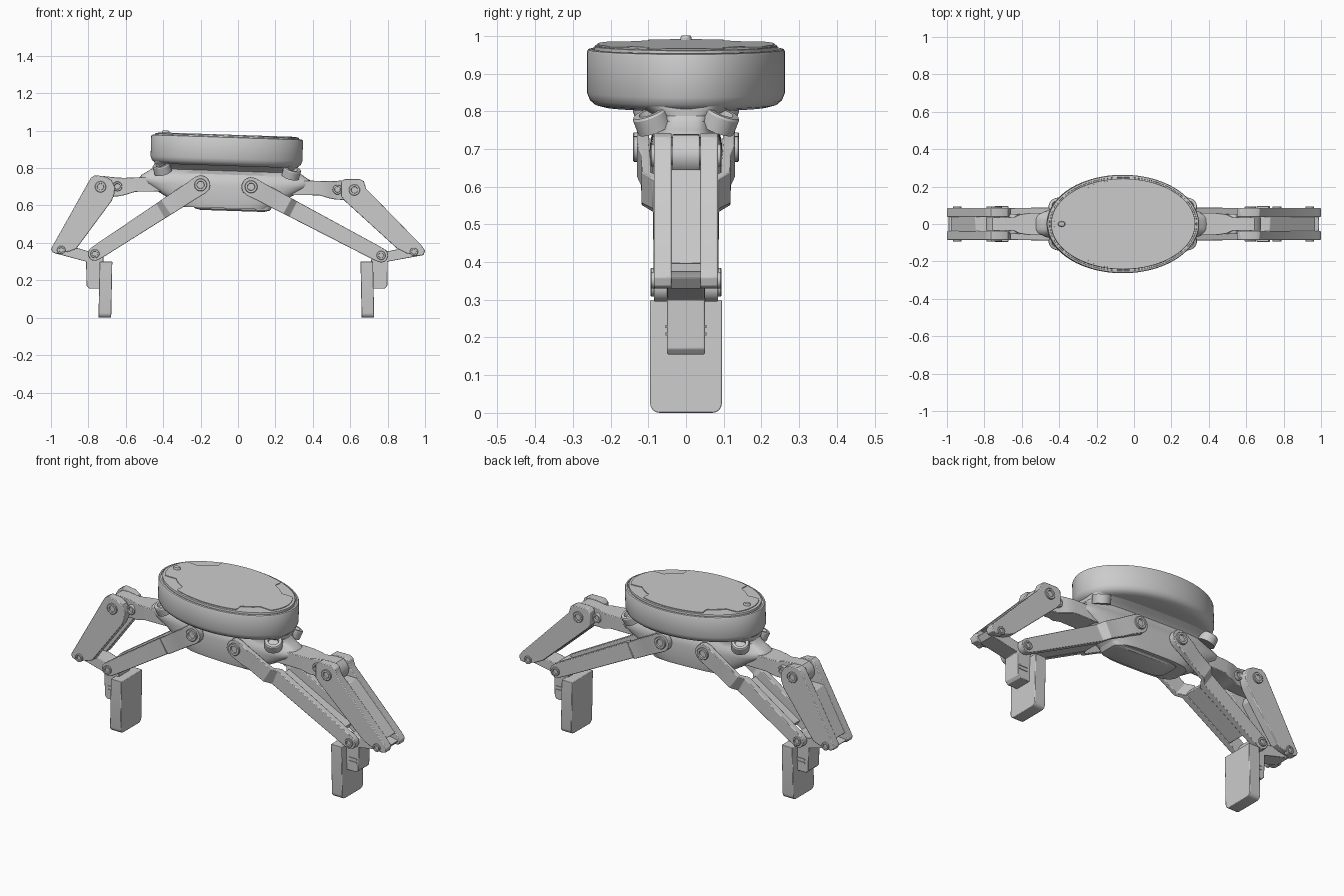
import bpy, bmesh, math
from mathutils import Vector, Matrix

if "Cube" in bpy.data.objects:
    bpy.data.objects.remove(bpy.data.objects["Cube"])

TILT = (Matrix.Translation((-.06, 0, .9)) @ Matrix.Rotation(math.radians(1.9), 4, 'Y')
        @ Matrix.Translation((.06, 0, -.9)))


def loft(name, rings, bevel=0, matrix=None, angle=32):
    """Skin closed rings of equal length and cap both ends."""
    bm = bmesh.new()
    vs = [[bm.verts.new(p) for p in r] for r in rings]
    n = len(vs[0])
    for a, b in zip(vs, vs[1:]):
        for i in range(n):
            j = (i + 1) % n
            bm.faces.new((a[i], a[j], b[j], b[i]))
    bm.faces.new(vs[0][::-1])
    bm.faces.new(vs[-1])
    bmesh.ops.recalc_face_normals(bm, faces=bm.faces)
    if matrix:
        bm.transform(matrix)
    me = bpy.data.meshes.new(name)
    bm.to_mesh(me)
    bm.free()
    ob = bpy.data.objects.new(name, me)
    bpy.context.collection.objects.link(ob)
    if bevel:
        m = ob.modifiers.new("bevel", 'BEVEL')
        m.width, m.segments, m.angle_limit = bevel, 2, math.radians(40)
    bpy.ops.object.select_all(action='DESELECT')
    ob.select_set(True)
    bpy.context.view_layer.objects.active = ob
    bpy.ops.object.shade_smooth_by_angle(angle=math.radians(angle))
    return ob


def prism(name, pts, y0, y1, bevel=.004):
    return loft(name, [[(x, y, z) for x, z in pts] for y in (y0, y1)], bevel)


def oval(cx, rx, ry, z, n=96, e=2.0):
    out = []
    for i in range(n):
        a = 2 * math.pi * i / n
        c, s = math.cos(a), math.sin(a)
        out.append((cx + rx * math.copysign(abs(c) ** (2 / e), c),
                    ry * math.copysign(abs(s) ** (2 / e), s), z))
    return out


def bolt(name, pos, axis, r, h):
    """Round screw head with a recessed drive socket."""
    m = Matrix.Translation(pos) @ Vector(axis).to_track_quat('Z', 'Y').to_matrix().to_4x4()
    prof = [(r, -.02), (r, h * .8), (r * .92, h), (r * .6, h), (r * .55, h * .3)]
    return loft(name, [oval(0, q, q, z, 24) for q, z in prof], matrix=m)


def bar(name, p, q, stations, bevel=.003):
    """Bar along p-q in the xz plane; station = (t, low, high, y_in, y_out)."""
    p, q = Vector((p[0], 0, p[1])), Vector((q[0], 0, q[1]))
    d = (q - p).normalized()
    up = Vector((-d.z, 0, d.x))
    if up.z < 0:
        up = -up
    rings = []
    for t, lo, hi, y0, y1 in stations:
        c = p + d * t
        rings.append([c + up * v + Vector((0, y, 0))
                      for v, y in ((lo, y0), (hi, y0), (hi, y1), (lo, y1))])
    return loft(name, rings, bevel)


# Elliptical mounting flange
prof = [(.10, .812), (.045, .812), (.022, .818), (.008, .83), (0, .85), (0, .958), (.003, .964),
        (.012, .966), (.013, .961), (.02, .961), (.021, .973), (.024, .975)]
loft("flange", [oval(-.06, .406 - o, .263 - o, z) for o, z in prof], matrix=TILT)

# Cover panel with four corner bites
rings = []
for z in (.97, .979):
    ring = []
    for x, y, zz in oval(-.06, .37, .235, z, 144):
        a = math.atan2(abs(y) / .235, abs(x + .06) / .37)
        d = abs(math.degrees(a) - 42)
        k = 1 - .17 * max(0, min(1, (17 - d) / 5))
        ring.append((-.06 + (x + .06) * k, y * k, zz))
    rings.append(ring)
loft("cover_panel", rings, matrix=TILT)

# Locating pin
loft("locating_pin", [oval(-.39, r, r * .75, z, 24) for r, z in
                      ((.02, .96), (.02, .984), (.016, .99))], matrix=TILT)

# Body shell flowing from the flange down to the narrow base
sect = [(.825, .385, .15), (.812, .385, .13), (.80, .385, .10), (.785, .395, .082), (.765, .425, .078),
        (.75, .45, .084), (.737, .46, .09), (.722, .455, .094), (.705, .435, .096),
        (.60, .25, .096), (.585, .235, .092)]
loft("body", [oval(-.06, hx, hy, z, 80, 3.6) for z, hx, hy in sect], matrix=TILT)
loft("base_plate", [oval(-.02, hx, hy, z, 48, 6) for z, hx, hy in
                    ((.60, .215, .075), (.58, .20, .075), (.572, .17, .065))], matrix=TILT)

# Angled screws at the neck
for sx, x, z in ((-1, -.405, .795), (1, .285, .772)):
    for sy in (-1, 1):
        bolt("neck_screw", (x, sy * .088, z), (sx * .25, sy * .35, .9), .048, .028)

SIDES = {
    "left": dict(
        s=-1, A=(-.20, .71), D=(-.765, .342), B=(-.735, .70), C=(-.945, .362), root=(-.40, .715),
        link=[(-.80, .725), (-.785, .75), (-.765, .762), (-.71, .755), (-.675, .735), (-.658, .70),
              (-.66, .665), (-.675, .625), (-.865, .368), (-.90, .355), (-.97, .342), (-.992, .35),
              (-1.0, .368), (-.985, .395)],
        web=[(-.848, .64), (-.98, .398), (-.89, .398), (-.74, .60), (-.75, .64)],
        base=[(-.992, .362), (-.87, .376), (-.79, .352), (-.765, .375), (-.735, .37), (-.72, .34),
              (-.72, .29), (-.735, .155), (-.795, .155), (-.81, .17), (-.812, .30), (-.97, .342)],
        tip=(-.740, -.672, .006)),
    "right": dict(
        s=1, A=(.07, .70), D=(.765, .333), B=(.622, .683), C=(.94, .352), root=(.28, .695),
        link=[(.55, .725), (.57, .742), (.65, .742), (.673, .73), (.685, .69), (.98, .388), (1.0, .36),
              (.992, .335), (.965, .33), (.90, .345), (.85, .37), (.57, .625), (.55, .65)],
        web=[(.727, .645), (.97, .395), (.875, .395), (.62, .615), (.625, .645)],
        base=[(.99, .358), (.90, .376), (.80, .355), (.775, .372), (.74, .362), (.715, .335),
              (.71, .29), (.722, .155), (.785, .155), (.798, .17), (.80, .30), (.965, .33)],
        tip=(.655, .722, -.006)),
}

for side, k in SIDES.items():
    A, B, C, D, s = k["A"], k["B"], k["C"], k["D"], k["s"]
    length = math.dist(A, D)

    # Inner link: stepped cheek plates, tapering and rounded at both ends
    r0, r1 = .052, .038
    for sy in (-1, 1):
        st = [(-r0 * math.cos(a), r0 * math.sin(a), .098, .130)
              for a in (math.radians(d) for d in (12, 35, 60, 90))]
        st += [(.07, .049, .097, .130), (.12, .049, .095, .119), (.22, .047, .092, .118),
               (.255, .046, .05, .088), (length - .05, .040, .05, .085)]
        st += [(length + r1 * math.sin(a), r1 * math.cos(a), .05, .085)
               for a in (math.radians(d) for d in (0, 30, 55, 78))]
        bar(f"{side}_inner_link_cheek", A, D,
            [(t, -w, w, sy * y0, sy * y1) for t, w, y0, y1 in st])
        bolt(f"{side}_inner_pivot_bolt", (A[0], sy * .128, A[1]), (0, sy, 0), .034, .013)
        bolt(f"{side}_inner_tip_bolt", (D[0], sy * .084, D[1]), (0, sy, 0), .024, .010)
        bolt(f"{side}_arm_bolt", (B[0], sy * .084, B[1]), (0, sy, 0), .030, .010)
        bolt(f"{side}_outer_tip_bolt", (C[0], sy * .084, C[1]), (0, sy, 0), .022, .010)
        # Outer link cheeks
        y = sorted((sy * .038, sy * .085))
        prism(f"{side}_outer_link_cheek", k["link"], *y)
    # Webs joining the cheeks
    bar(f"{side}_inner_link_web", A, D,
        [(.25, -.044, -.008, -.055, .055), (length - .09, -.038, -.004, -.055, .055)])
    prism(f"{side}_outer_link_web", k["web"], -.042, .042)

    # Drive arm from body into the outer link's fork
    al = math.dist(k["root"], B)
    st = [(0, -.04, .04, -.06, .06), (al * .45, -.035, .042, -.06, .06),
          (al * .62, -.05, .042, -.052, .052), (al * .72, -.055, .045, -.036, .036),
          (al - .02, -.055, .056, -.036, .036), (al + .02, -.052, .055, -.036, .036),
          (al + .042, -.038, .038, -.036, .036), (al + .056, -.012, .012, -.036, .036)]
    bar(f"{side}_drive_arm", k["root"], B, st)
    for sy in (-1, 1):
        bolt(f"{side}_arm_pin", (B[0] - s * .09, sy * .036, B[1] + .002), (0, sy, 0), .026, .018)

    # Finger knuckle with mounting foot
    prism(f"{side}_finger_knuckle", k["base"], -.05, .05, .003)
    for z in (.205, .225):
        x = .765 * s
        prism(f"{side}_foot_clip", [(x - .025, z), (x + .025, z), (x + .025, z + .008),
                                    (x - .025, z + .008)], -.054, .054, 0)

    # Fingertip pad with rounded lower corners
    x0, x1, lean = k["tip"]
    yz = [(-.095, .30), (.095, .30)]
    for cy, a0 in ((.07, 0), (-.07, -90)):
        yz += [(cy + .025 * math.cos(math.radians(a0 - d)), .025 + .025 * math.sin(math.radians(a0 - d)))
               for d in (0, 22.5, 45, 67.5, 90)]
    loft(f"{side}_fingertip", [[(x - lean * (1 - z / .3), y, z) for y, z in yz]
                               for x in (x0, x1)], .003)
